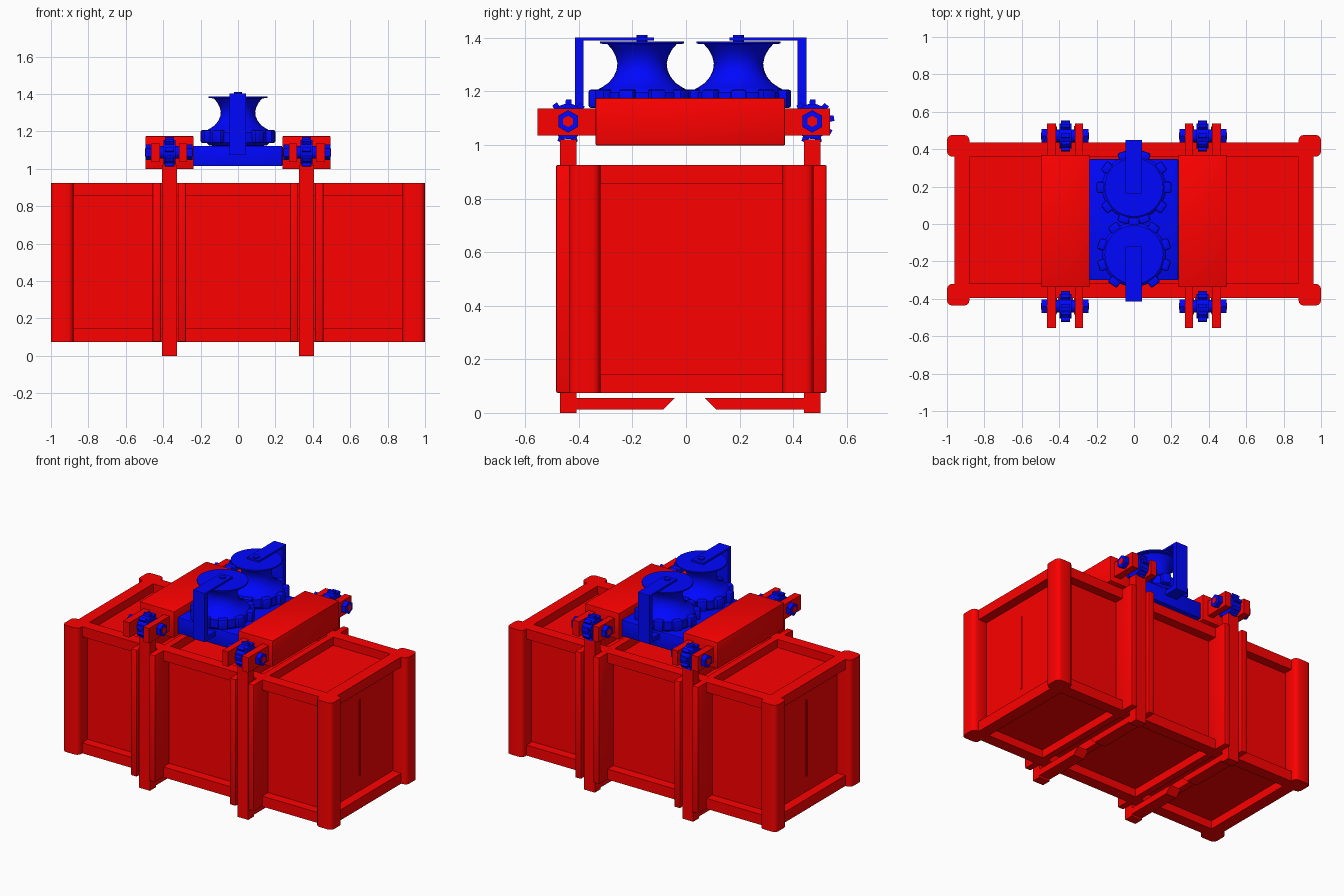
import bpy, bmesh, math
from mathutils import Matrix, Vector

if "Cube" in bpy.data.objects:
    bpy.data.objects.remove(bpy.data.objects["Cube"])


def material(name, col):
    m = bpy.data.materials.new(name)
    m.diffuse_color = (*col, 1)
    m.use_nodes = True
    m.node_tree.nodes["Principled BSDF"].inputs["Base Color"].default_value = m.diffuse_color
    return m


RED = material("red_paint", (1.0, 0.0, 0.0))
BLUE = material("blue_paint", (0.0, 0.002, 1.0))


def finish(name, bm, mat, smooth=False):
    bmesh.ops.recalc_face_normals(bm, faces=bm.faces[:])
    me = bpy.data.meshes.new(name)
    bm.to_mesh(me)
    bm.free()
    me.materials.append(mat)
    ob = bpy.data.objects.new(name, me)
    bpy.context.collection.objects.link(ob)
    if smooth:
        bpy.ops.object.select_all(action='DESELECT')
        ob.select_set(True)
        bpy.context.view_layer.objects.active = ob
        bpy.ops.object.shade_smooth_by_angle(angle=math.radians(35))
    return ob


def box(name, x, y, z, mat=RED, bevel=0, segments=2, vertical_only=False):
    """Box from (min, max) pairs, with optional bevelled edges."""
    bm = bmesh.new()
    bmesh.ops.create_cube(bm, size=1)
    for v in bm.verts:
        v.co = Vector(r[0] if c < 0 else r[1] for c, r in zip(v.co, (x, y, z)))
    if bevel:
        edges = [e for e in bm.edges if not vertical_only
                 or abs(e.verts[0].co.z - e.verts[1].co.z) > 0.01]
        bmesh.ops.bevel(bm, geom=edges, offset=bevel, segments=segments,
                        profile=0.5, affect='EDGES')
    return finish(name, bm, mat, smooth=bool(bevel))


def span(s, a, b):
    """Range a..b mirrored to the side s."""
    return tuple(sorted((s * a, s * b)))


def prism(name, pts, lo, hi, mat):
    """Extrude a (y, z) outline along x."""
    bm = bmesh.new()
    f = bm.faces.new([bm.verts.new((lo, *p)) for p in pts])
    r = bmesh.ops.extrude_face_region(bm, geom=[f])
    bmesh.ops.translate(bm, vec=(hi - lo, 0, 0),
                        verts=[g for g in r['geom'] if isinstance(g, bmesh.types.BMVert)])
    return finish(name, bm, mat)


def gear_outline(c, r_in, r_out, teeth):
    pts = []
    for i in range(teeth):
        for f, r in ((-0.28, r_in), (-0.18, r_out), (0.18, r_out), (0.28, r_in)):
            a = 2 * math.pi * (i + f) / teeth + 0.15
            pts.append((c[0] + r * math.cos(a), c[1] + r * math.sin(a)))
    return pts


def ngon(c, r, n):
    return [(c[0] + r * math.cos(2 * math.pi * i / n + math.pi / 2),
             c[1] + r * math.sin(2 * math.pi * i / n + math.pi / 2)) for i in range(n)]


def lathe(name, profile, centre, mat):
    bm = bmesh.new()
    vs = [bm.verts.new((r, 0, z)) for r, z in profile]
    es = [bm.edges.new(p) for p in zip(vs, vs[1:])]
    bmesh.ops.spin(bm, geom=vs + es, cent=(0, 0, 0), axis=(0, 0, 1),
                   angle=2 * math.pi, steps=32)
    bmesh.ops.remove_doubles(bm, verts=bm.verts[:], dist=1e-5)
    bmesh.ops.translate(bm, vec=(*centre, 0), verts=bm.verts[:])
    return finish(name, bm, mat, smooth=True)


# Container: recessed panels inside a frame of posts and beams
CY = 0.02
Z0, Z1 = 0.075, 0.925


def yspan(s, a, b):
    return tuple(sorted((CY + s * a, CY + s * b)))


box("container_panels", (-0.897, 0.897), (CY - 0.353, CY + 0.353), (0.13, 0.87))
for sx in (-1, 1):
    for sy in (-1, 1):
        box("corner_post", span(sx, 0.88, 1.0), yspan(sy, 0.34, 0.456), (Z0, Z1),
            bevel=0.028, segments=3, vertical_only=True)
    for z in ((Z0, 0.145), (0.857, Z1)):
        box("end_beam", span(sx, 0.88, 0.96), (CY - 0.35, CY + 0.35), z)
    box("end_panel_seam", span(sx, 0.89, 0.902), (0.002, 0.012), (0.25, 0.76))
for sy in (-1, 1):
    for z in ((Z0, 0.145), (0.857, Z1)):
        box("side_beam", (-0.9, 0.9), yspan(sy, 0.338, 0.415), z)

# Rib frames: a pair beside each clamp bar
for sx in (-1, 1):
    for a, b in ((0.413, 0.457), (0.278, 0.322)):
        x = span(sx, a, b)
        for sy in (-1, 1):
            box("rib_upright", x, yspan(sy, 0.34, 0.505), (Z0, Z1), bevel=0.006)
        for z in ((Z0, 0.14), (0.86, Z1)):
            box("rib_crosspiece", x, (CY - 0.4, CY + 0.4), z)

# Lifting clamps
for sx in (-1, 1):
    bar_x = span(sx, 0.325, 0.405)
    box("clamp_block", span(sx, 0.237, 0.495), (-0.338, 0.37), (0.998, 1.175), bevel=0.006)
    for a, b in ((0.417, 0.465), (0.273, 0.315)):
        box("clamp_arm", span(sx, a, b), (-0.555, 0.538), (1.036, 1.136))
    for bar_y, tip_hi, tip_lo, gy in (((-0.47, -0.408), -0.043, -0.085, -0.44),
                                      ((0.44, 0.502), 0.07, 0.113, 0.471)):
        root = sum(bar_y) / 2
        box("clamp_bar", bar_x, bar_y, (0.0, 1.02))
        prism("clamp_hook", [(root, 0.012), (tip_lo, 0.012), (tip_hi, 0.055), (root, 0.055)],
              *bar_x, RED)
        # pinion, hub, axle and hexagonal nuts
        c = (gy, 1.088)
        prism("pinion", gear_outline(c, 0.062, 0.083, 9), *span(sx, 0.341, 0.389), BLUE)
        prism("pinion_body", ngon(c, 0.066, 24), *span(sx, 0.333, 0.397), BLUE)
        prism("pinion_hub", ngon(c, 0.034, 16), *span(sx, 0.31, 0.42), BLUE)
        for a, b, e in ((0.465, 0.495, 0.498), (0.243, 0.273, 0.24)):
            prism("axle_nut", ngon(c, 0.042, 6), *span(sx, a, b), BLUE)
            prism("axle_end", ngon(c, 0.021, 6), *span(sx, min(a, e), max(b, e)), RED)

# Winch base
box("winch_base", (-0.24, 0.237), (-0.30, 0.347), (1.014, 1.123), BLUE, bevel=0.006)

# Two toothed winch spools with overhead brackets
SPOOL = [(0, 1.11), (0.155, 1.125), (0.172, 1.142), (0.172, 1.195), (0.16, 1.21), (0.147, 1.217),
         (0.125, 1.232), (0.106, 1.255), (0.095, 1.28), (0.092, 1.305), (0.098, 1.33),
         (0.111, 1.355), (0.13, 1.377), (0.157, 1.378), (0.157, 1.386), (0.021, 1.386),
         (0.021, 1.41), (0, 1.41)]
for s, cy, inner, outer in ((-1, -0.164, -0.12, -0.415), (1, 0.196, 0.162, 0.45)):
    lathe("winch_spool", SPOOL, (0, cy), BLUE)
    for i in range(10):
        # one rounded tooth, turned about the spool centre
        tooth = box("spool_tooth", (0.15, 0.2), (-0.03, 0.03), (1.138, 1.207), BLUE, bevel=0.01)
        a = 2 * math.pi * (i + (0.5 if s > 0 else 0)) / 10 + math.pi / 10
        tooth.data.transform(Matrix.Translation((0, cy, 0)) @ Matrix.Rotation(a, 4, 'Z'))
    box("bracket_top", (-0.045, 0.043), tuple(sorted((inner, outer))), (1.39, 1.402), BLUE)
    box("bracket_upright", (-0.045, 0.043), tuple(sorted((outer, outer - s * 0.033))), (1.075, 1.402), BLUE)
    box("bracket_foot", (-0.045, 0.043), tuple(sorted((outer, s * 0.28))), (1.075, 1.105), BLUE)
